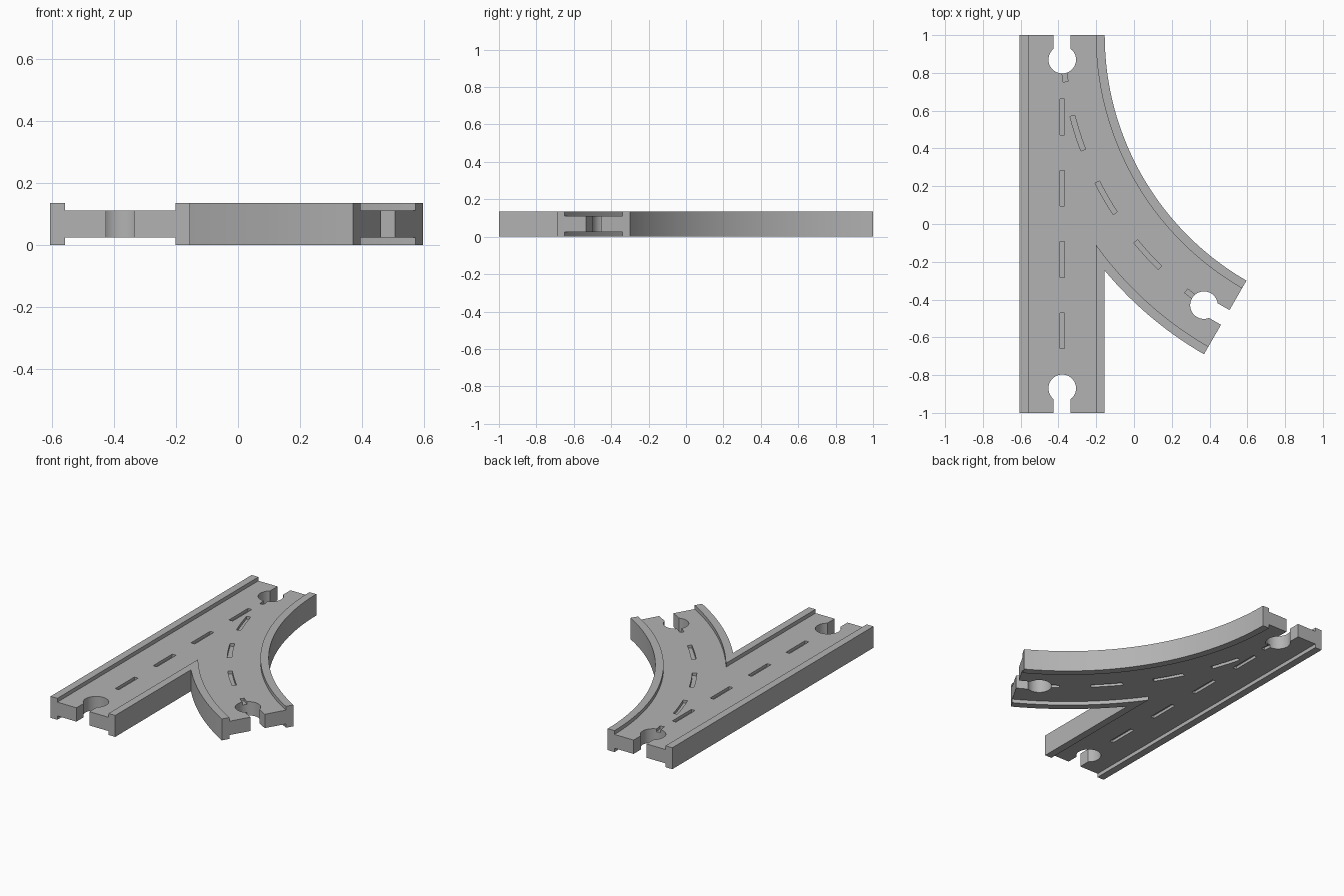
import bpy, bmesh
from math import sin, cos, asin, acos, radians, pi
from mathutils import Matrix, Vector

cube = bpy.data.objects.get("Cube")
if cube:
    bpy.data.objects.remove(cube, do_unlink=True)

LANE_X = -0.38            # centre line of the straight road
HALF, LIP = 0.225, 0.047  # half width of the road, width of its kerbs
HEIGHT, STEP = 0.135, 0.024
R, TURN = 1.726, radians(60)
CX = LANE_X + R           # centre of the bend is at (CX, 1)


def arc(r, a, b, n):
    """Points on the bend of radius r between turning angles a and b."""
    angles = [a + (b - a) * i / n for i in range(n + 1)]
    return [(CX - r * cos(t), 1 - r * sin(t)) for t in angles]


def fork_outline(half, extra):
    """Outline of the forked road, with all ends lengthened by extra."""
    left, right = LANE_X - half, LANE_X + half
    fork = acos((CX - right) / (R + half))
    outer = arc(R + half, fork, TURN, 24)
    inner = arc(R - half, TURN, 0, 48)
    dx, dy = extra * sin(TURN), -extra * cos(TURN)
    points = [(left, -1 - extra), (right, -1 - extra)] + outer
    if extra:
        points += [(x + dx, y + dy) for x, y in (outer[-1], inner[0])]
    points += inner
    if extra:
        points.append((right, 1 + extra))
    return points + [(left, 1 + extra)]


def keyhole(x, y, angle):
    """Socket outline; angle 0 opens towards -y at the point (x, y)."""
    radius, slot, depth = 0.073, 0.045, 0.13
    a = asin(slot / radius)
    pts = [(slot, -0.05)]
    for i in range(33):
        t = -pi / 2 + a + (2 * pi - 2 * a) * i / 32
        pts.append((radius * cos(t), depth + radius * sin(t)))
    pts.append((-slot, -0.05))
    m = Matrix.Translation((x, y, 0)) @ Matrix.Rotation(angle, 4, 'Z')
    return [(m @ Vector((px, py, 0))).xy for px, py in pts]


def solid(name, outlines, levels):
    """Extrude each outline between each pair of heights."""
    bm = bmesh.new()
    for pts in outlines:
        for low, high in levels:
            face = bm.faces.new([bm.verts.new((p[0], p[1], low)) for p in pts])
            new = bmesh.ops.extrude_face_region(bm, geom=[face])["geom"]
            verts = [v for v in new if isinstance(v, bmesh.types.BMVert)]
            bmesh.ops.translate(bm, verts=verts, vec=(0, 0, high - low))
    bmesh.ops.recalc_face_normals(bm, faces=bm.faces)
    mesh = bpy.data.meshes.new(name)
    bm.to_mesh(mesh)
    bm.free()
    obj = bpy.data.objects.new(name, mesh)
    bpy.context.collection.objects.link(obj)
    return obj


def both_sides(depth):
    return [(-0.05, depth), (HEIGHT - depth, HEIGHT + 0.05)]


# Forked slab
track = solid("forked_track", [fork_outline(HALF, 0)], [(0, HEIGHT)])

# Sunken road bed on both sides, leaving kerbs along the edges
road = solid("road_cutter", [fork_outline(HALF - LIP, 0.05)], both_sides(STEP))

# Connector sockets at the three ends
end_x, end_y = arc(R, 0, TURN, 1)[-1]
ends = [(LANE_X, -1, 0), (LANE_X, 1, pi), (end_x, end_y, TURN)]
sockets = solid("socket_cutter", [keyhole(*e) for e in ends], [(-0.1, HEIGHT + 0.1)])

# Engraved lane dashes along the straight and the bend
W, L = 0.013, 0.095
dashes = []
for i in range(4):
    y = -0.565 + i * 0.377
    dashes.append([(LANE_X - W, y - L), (LANE_X + W, y - L),
                   (LANE_X + W, y + L), (LANE_X - W, y + L)])
for i in range(5):
    a = radians(1.9 + 12.45 * i)
    b = a + 2 * L / R
    dashes.append(arc(R + W, a, b, 4) + arc(R - W, b, a, 4))
grooves = solid("dash_cutter", dashes, both_sides(STEP + 0.018))

# Carve the slab and discard the cutters
cutters = [road, sockets, grooves]
for cutter in cutters:
    cutter.hide_render = True
    mod = track.modifiers.new(cutter.name, 'BOOLEAN')
    mod.operation, mod.solver, mod.object = 'DIFFERENCE', 'EXACT', cutter
bpy.context.view_layer.update()
carved = bpy.data.meshes.new_from_object(
    track.evaluated_get(bpy.context.evaluated_depsgraph_get()))
track.modifiers.clear()
track.data = carved
for cutter in cutters:
    bpy.data.objects.remove(cutter, do_unlink=True)

# Plain grey plastic
grey = bpy.data.materials.new("plain_grey")
grey.use_nodes = True
colour = (0.45, 0.45, 0.45, 1)
grey.diffuse_color = colour
grey.node_tree.nodes["Principled BSDF"].inputs["Base Color"].default_value = colour
carved.materials.clear()
carved.materials.append(grey)

bpy.ops.object.select_all(action='DESELECT')
track.select_set(True)
bpy.context.view_layer.objects.active = track
bpy.ops.object.shade_smooth_by_angle(angle=radians(30))
